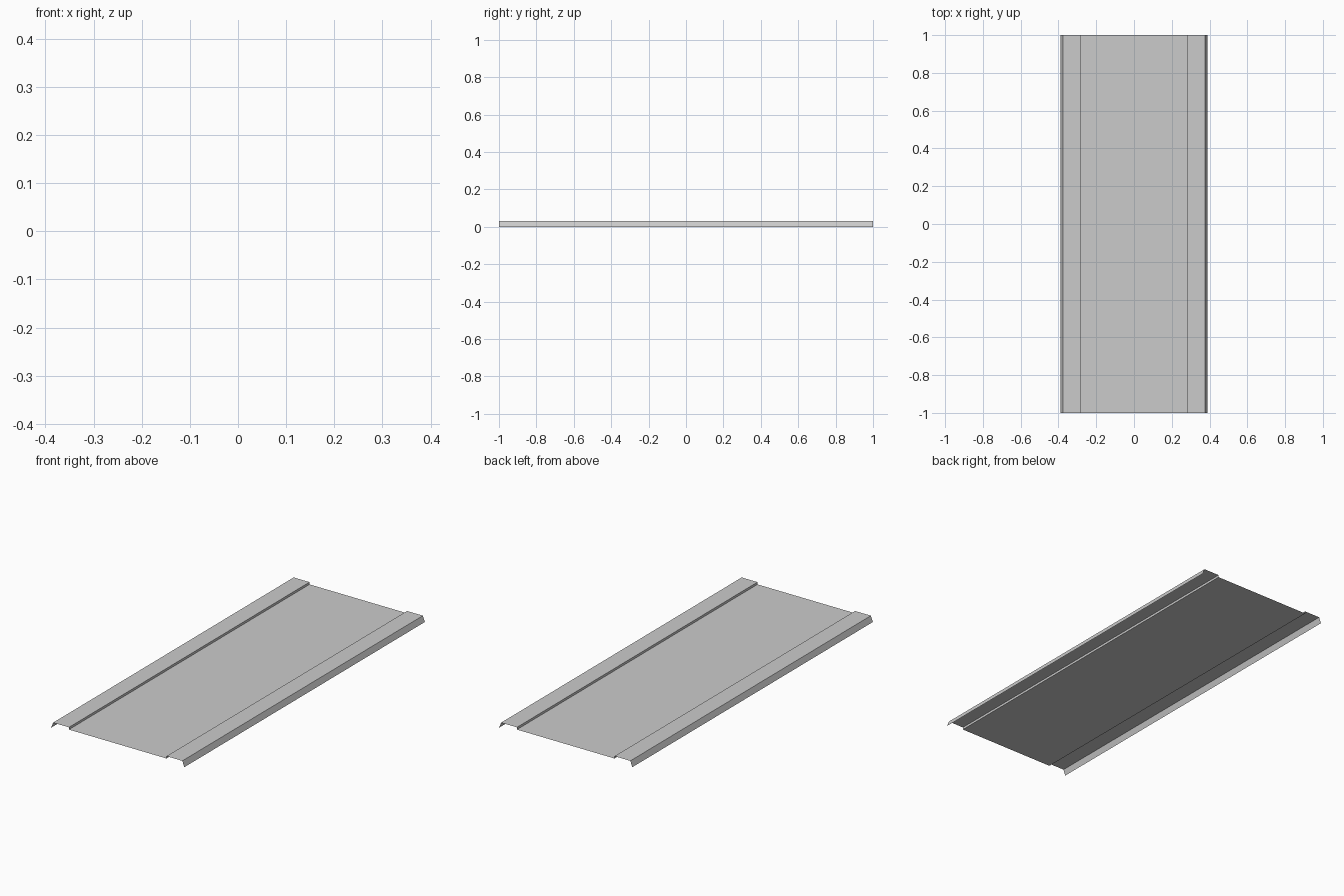
import bpy, bmesh

if "Cube" in bpy.data.objects:
    bpy.data.objects.remove(bpy.data.objects["Cube"])

# right half of the sheet cross-section, centre panel to outer lip (x, z)
half = [(0.284, 0.018), (0.284, 0.03), (0.376, 0.03), (0.388, 0.0)]
profile = [(-x, z) for x, z in reversed(half)] + half

# folded sheet: profile swept along y
bm = bmesh.new()
verts = [bm.verts.new((x, -1, z)) for x, z in profile]
edges = [bm.edges.new(pair) for pair in zip(verts, verts[1:])]
swept = bmesh.ops.extrude_edge_only(bm, edges=edges)["geom"]
bmesh.ops.translate(bm, vec=(0, 2, 0),
                    verts=[g for g in swept if isinstance(g, bmesh.types.BMVert)])

# make the sheet face upwards
bm.normal_update()
if max(bm.faces, key=lambda f: f.calc_area()).normal.z < 0:
    bmesh.ops.reverse_faces(bm, faces=bm.faces[:])

mesh = bpy.data.meshes.new("folded_panel")
bm.to_mesh(mesh)
bm.free()
bpy.context.collection.objects.link(bpy.data.objects.new("folded_panel", mesh))
